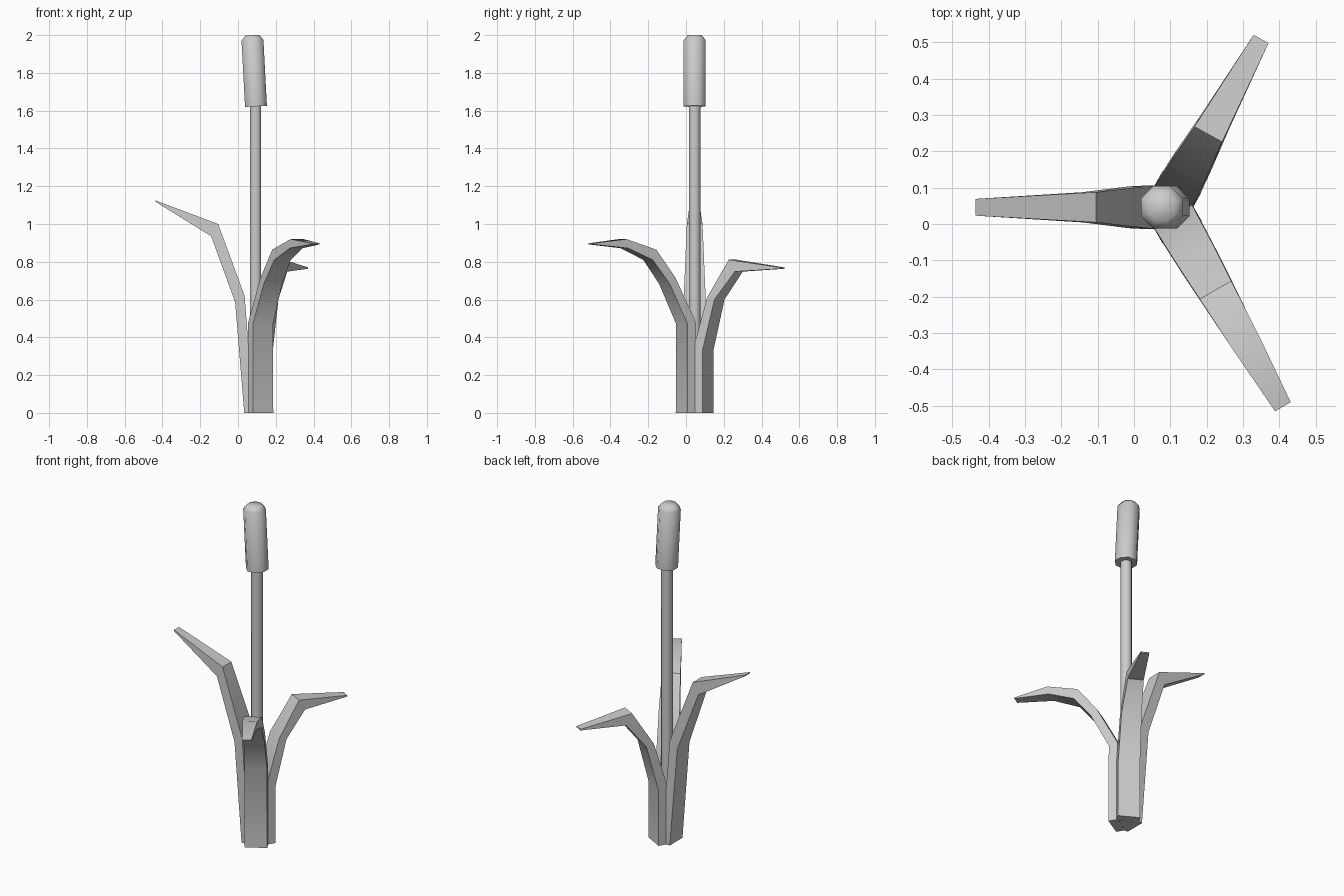
import bpy, bmesh, math
from mathutils import Vector, Matrix

if "Cube" in bpy.data.objects:
    bpy.data.objects.remove(bpy.data.objects["Cube"], do_unlink=True)

grey = bpy.data.materials.new("plain grey")
grey.use_nodes = True
GREY = (0.6, 0.6, 0.6, 1)
grey.diffuse_color = GREY
grey.node_tree.nodes["Principled BSDF"].inputs["Base Color"].default_value = GREY

AXIS = Vector((0.093, 0.046, 0))


def finish(name, bm, smooth_angle):
    bmesh.ops.recalc_face_normals(bm, faces=bm.faces)
    mesh = bpy.data.meshes.new(name)
    bm.to_mesh(mesh)
    bm.free()
    mesh.materials.append(grey)
    obj = bpy.data.objects.new(name, mesh)
    bpy.context.collection.objects.link(obj)
    bpy.ops.object.select_all(action="DESELECT")
    obj.select_set(True)
    bpy.context.view_layer.objects.active = obj
    bpy.ops.object.shade_smooth_by_angle(angle=math.radians(smooth_angle))
    return obj


def loft(rings):
    """Skin a list of closed rings and cap both ends."""
    bm = bmesh.new()
    loops = [[bm.verts.new(p) for p in ring] for ring in rings]
    for a, b in zip(loops, loops[1:]):
        n = len(a)
        for i in range(n):
            bm.faces.new((a[i], a[(i + 1) % n], b[(i + 1) % n], b[i]))
    bm.faces.new(loops[0])
    bm.faces.new(loops[-1])
    return bm


def octagon(apothem, z):
    r = apothem / math.cos(math.pi / 8)
    return [Vector((r * math.cos(a), r * math.sin(a), z))
            for a in [math.pi / 8 + i * math.pi / 4 for i in range(8)]]


def leaf(name, degrees, inner, outer, widths):
    """Tapered strap whose inner and outer edges are (reach, height) profiles."""
    turn = Matrix.Translation(AXIS) @ Matrix.Rotation(math.radians(degrees), 4, "Z")
    rings = []
    for (ri, zi), (ro, zo), w in zip(inner, outer, widths):
        h = w / 2
        rings.append([turn @ Vector(p) for p in
                      ((ri, -h, zi), (ri, h, zi), (ro, h, zo), (ro, -h, zo))])
    finish(name, loft(rings), 30)


# Stem
stem = finish("stem", loft([octagon(0.03, 0), octagon(0.03, 1.66)]), 50)
stem.location = AXIS

# Seed head, leaning slightly, with a bevelled crown
head = finish("seed_head", loft([octagon(0.058, 0), octagon(0.058, 0.35),
                                 octagon(0.037, 0.377)]), 65)
head.location = (0.095, 0.046, 1.623)
head.rotation_euler.y = math.radians(-3)

# Leaves
leaf("tall_leaf", 180,
     [(0.01, 0), (0.058, 0.62), (0.198, 1.0), (0.53, 1.125)],
     [(0.06, 0), (0.108, 0.585), (0.235, 0.935), (0.53, 1.118)],
     [0.12, 0.115, 0.083, 0.046])
leaf("curved_leaf", -60,
     [(0.026, 0), (0.028, 0.48), (0.15, 0.716), (0.263, 0.864), (0.44, 0.92), (0.634, 0.898)],
     [(0.08, 0), (0.078, 0.47), (0.185, 0.683), (0.285, 0.81), (0.43, 0.872), (0.634, 0.892)],
     [0.124, 0.122, 0.113, 0.1, 0.08, 0.05])
leaf("short_leaf", 61,
     [(0.026, 0), (0.028, 0.35), (0.105, 0.61), (0.23, 0.811), (0.53, 0.77)],
     [(0.08, 0), (0.08, 0.33), (0.15, 0.6), (0.267, 0.748), (0.53, 0.763)],
     [0.122, 0.12, 0.11, 0.087, 0.047])
